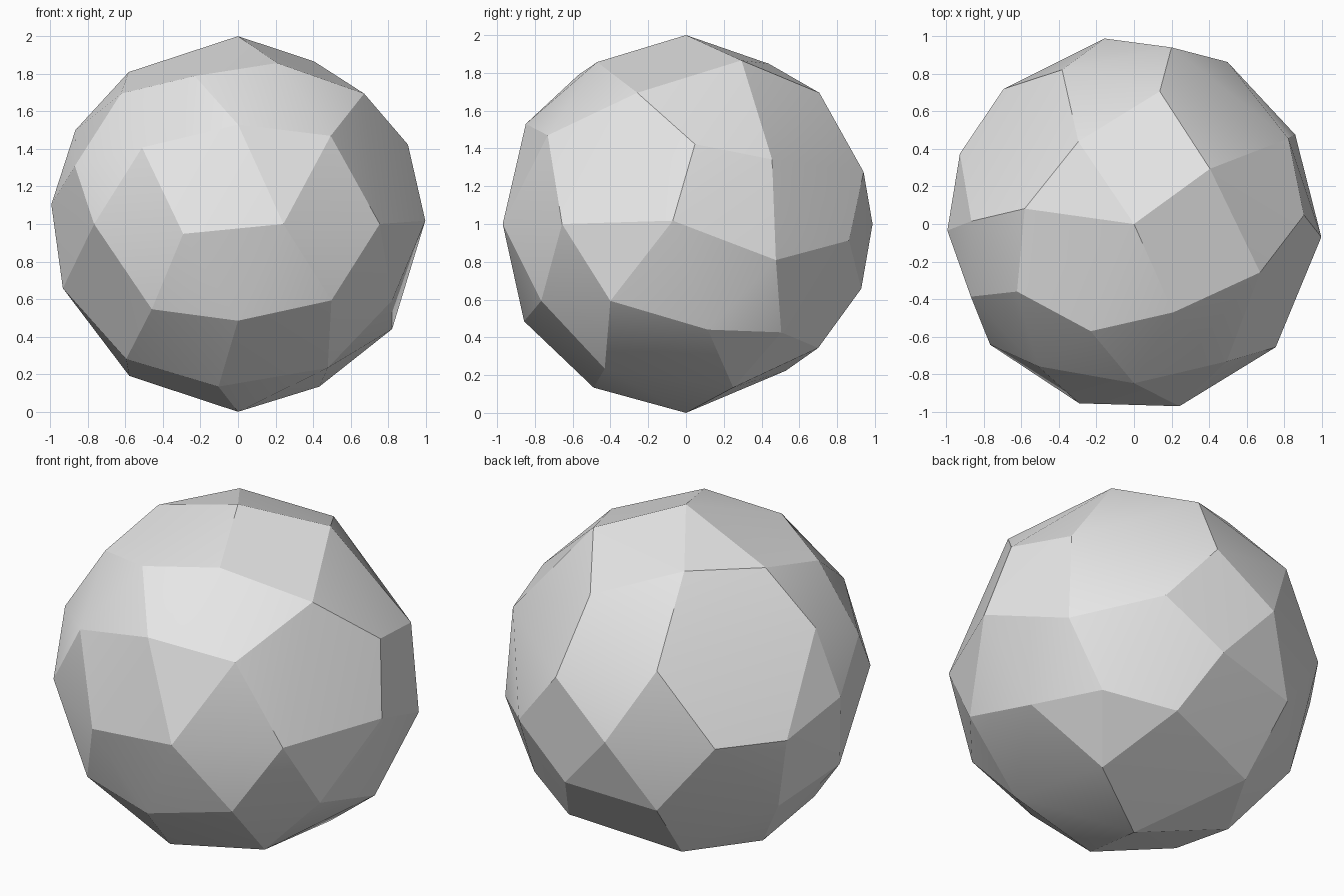
import bpy
import bmesh
from math import radians, cos, sin

# Remove only the default cube
default_cube = bpy.data.objects.get("Cube")
if default_cube:
    bpy.data.objects.remove(default_cube, do_unlink=True)


def make_material(name, colour):
    material = bpy.data.materials.new(name)
    material.use_nodes = True
    material.diffuse_color = colour
    for node in material.node_tree.nodes:
        if node.type == "BSDF_PRINCIPLED":
            node.inputs["Base Color"].default_value = colour
    return material


def add_corner(mesh, azimuth, elevation):
    """Place one corner on a unit sphere resting on the ground."""
    azimuth, elevation = radians(azimuth), radians(elevation)
    mesh.verts.new((
        cos(elevation) * cos(azimuth),
        cos(elevation) * sin(azimuth),
        1 + sin(elevation),
    ))


# Uneven rings of corners, each as azimuth and elevation in degrees
upper_cap = [(36, 60), (79, 44), (124, 58), (172, 54),
             (210, 44), (248, 52), (294, 59), (339, 44)]
upper_band = [(3, 25), (29, 20), (78, 16), (115, 25), (179, 30),
              (204, 18), (236, 24), (270, 32), (304, 28)]
middle_band = [(29, -11), (60, -5), (99, 0), (134, 0), (158, -1), (182, 6),
               (220, 0), (253, -3), (284, 0), (319, 0), (356, 1)]
lower_band = [(8, -34), (38, -35), (81, -20), (115, -24), (159, -27),
              (187, -20), (239, -27), (270, -31), (303, -24), (334, -24)]
lower_cap = [(30, -60), (68, -41), (123, -51), (170, -54),
             (211, -46), (258, -60), (318, -50)]
poles = [(0, 90), (0, -90)]

# Faceted ball: a tight skin of flat facets around all the corners
shell = bmesh.new()
for ring in (poles, upper_cap, upper_band, middle_band, lower_band, lower_cap):
    for azimuth, elevation in ring:
        add_corner(shell, azimuth, elevation)
bmesh.ops.convex_hull(shell, input=list(shell.verts))
bmesh.ops.recalc_face_normals(shell, faces=list(shell.faces))

ball_mesh = bpy.data.meshes.new("faceted_ball")
shell.to_mesh(ball_mesh)
shell.free()
faceted_ball = bpy.data.objects.new("faceted_ball", ball_mesh)
bpy.context.collection.objects.link(faceted_ball)
ball_mesh.materials.append(make_material("plain_grey", (0.8, 0.8, 0.8, 1.0)))

# Blend only the shallowest folds and keep the facets crisp
bpy.ops.object.select_all(action="DESELECT")
faceted_ball.select_set(True)
bpy.context.view_layer.objects.active = faceted_ball
bpy.ops.object.shade_smooth_by_angle(angle=radians(18))
